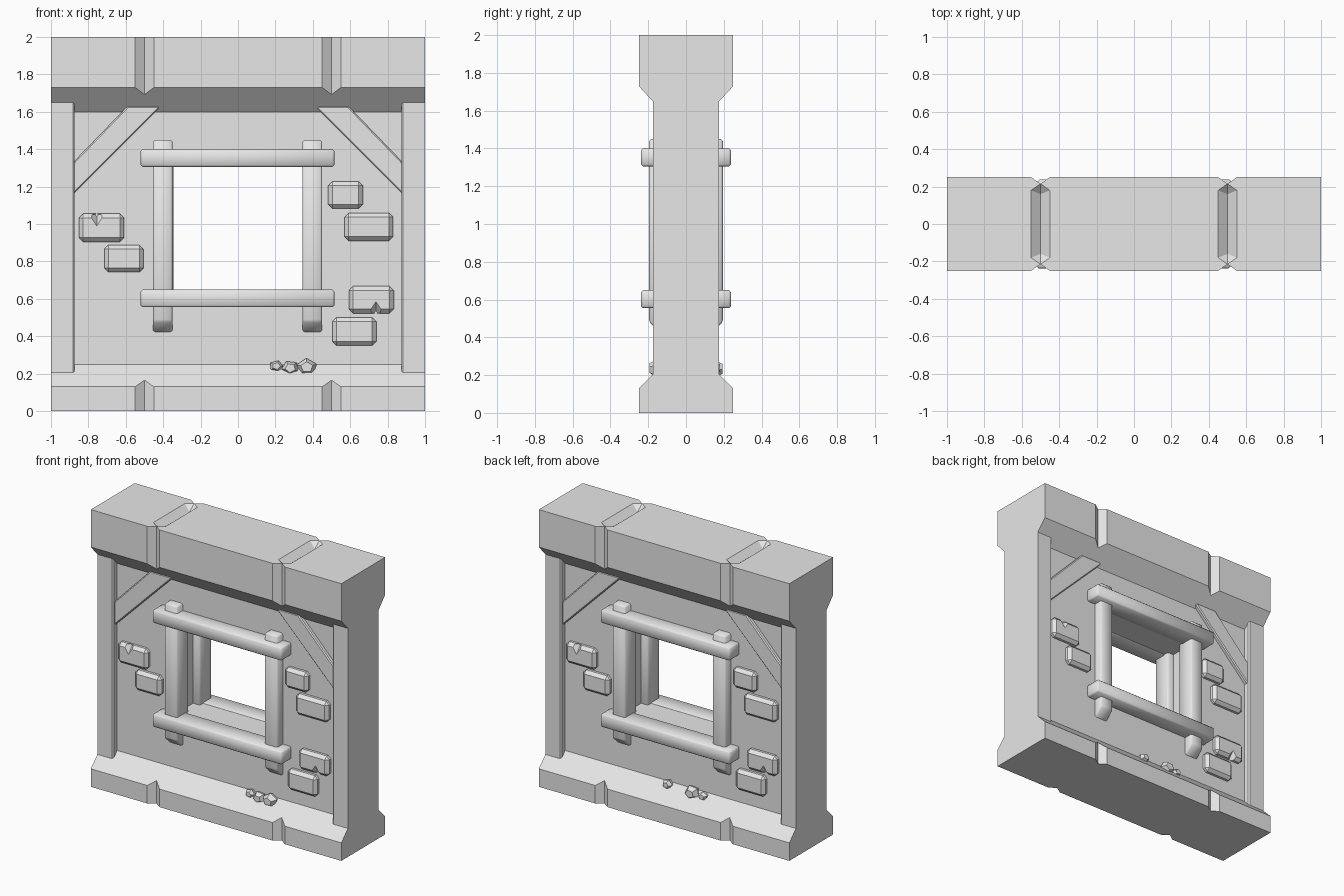
import bpy, bmesh, math

cube = bpy.data.objects.get("Cube")
if cube:
    bpy.data.objects.remove(cube, do_unlink=True)

stone = bpy.data.materials.new("stone_grey")
stone.use_nodes = True
GREY = (0.8, 0.8, 0.8, 1)
stone.diffuse_color = GREY
stone.node_tree.nodes["Principled BSDF"].inputs["Base Color"].default_value = GREY


def hull(name, points, bevel=0.0, side=1, smooth=False):
    """Convex solid from (across, outward, up) points; side -1 turns it to the back."""
    bm = bmesh.new()
    for u, d, z in points:
        bm.verts.new((side * u, -side * d, z))
    bmesh.ops.convex_hull(bm, input=bm.verts[:])
    bmesh.ops.dissolve_limit(bm, angle_limit=0.01, verts=bm.verts[:], edges=bm.edges[:])
    if bevel:
        bmesh.ops.bevel(bm, geom=bm.edges[:], offset=bevel, segments=1, affect='EDGES')
    bmesh.ops.recalc_face_normals(bm, faces=bm.faces[:])
    mesh = bpy.data.meshes.new(name)
    bm.to_mesh(mesh)
    bm.free()
    mesh.materials.append(stone)
    obj = bpy.data.objects.new(name, mesh)
    bpy.context.collection.objects.link(obj)
    if smooth:
        bpy.ops.object.select_all(action='DESELECT')
        obj.select_set(True)
        bpy.context.view_layer.objects.active = obj
        bpy.ops.object.shade_smooth_by_angle(angle=math.radians(50))
    return obj


def box_points(u0, u1, d0, d1, z0, z1):
    return [(u, d, z) for u in (u0, u1) for d in (d0, d1) for z in (z0, z1)]


def prism(profile, u0, u1):
    return [(u, d, z) for u in (u0, u1) for d, z in profile]


def cut(obj, cutter):
    """Subtract the cutter, then remove it."""
    cutter.hide_render = True
    mod = obj.modifiers.new("cut", 'BOOLEAN')
    mod.operation = 'DIFFERENCE'
    mod.solver = 'EXACT'
    mod.object = cutter
    bpy.context.view_layer.objects.active = obj
    bpy.ops.object.modifier_apply(modifier=mod.name)
    bpy.data.objects.remove(cutter, do_unlink=True)


# Wall panel with the window opening
T = 0.13
wall = hull("wall_panel", box_points(-0.99, 0.99, -T, T, 0.1, 1.8))
cut(wall, hull("opening", box_points(-0.4, 0.4, -1, 1, 0.645, 1.31)))

# Base and top slabs with sloped shoulders
base = hull("base_slab", prism([(-0.25, 0), (0.25, 0), (0.25, 0.13), (T, 0.25),
                                (-T, 0.25), (-0.25, 0.13)], -1, 1))
top = hull("top_slab", prism([(-0.25, 2), (0.25, 2), (0.25, 1.73), (T, 1.6),
                              (-T, 1.6), (-0.25, 1.73)], -1, 1))

# Vertical V grooves in both slabs, and pointed grooves along the top
for x in (-0.5, 0.5):
    for slab in (base, top):
        for side in (1, -1):
            outline = [(x * side, 0.215), (x * side - 0.1, 0.285), (x * side + 0.1, 0.285)]
            pts = [(u, d, z) for u, d in outline for z in (-0.5, 2.5)]
            cut(slab, hull("groove", pts, side=side))
    rim = [(x + i * 0.05, j * 0.18) for i in (-1, 1) for j in (-1, 1)]
    rim += [(x, -0.215), (x, 0.215)]
    pts = [(u, d, z) for u, d in rim for z in (2, 2.1)]
    pts += [(x, -0.16, 1.96), (x, 0.16, 1.96)]
    cut(top, hull("top_groove", pts))

# Pillars at both ends
for label, s in (("left", 1), ("right", -1)):
    edge = [(0.88, T - 0.02), (0.873, T), (0.873, 0.165), (0.883, 0.175), (1, 0.175)]
    ring = edge + [(u, -d) for u, d in edge]
    hull(label + "_pillar", [(u, d, z) for u, d in ring for z in (0.18, 1.67)], side=s)

# Details that repeat on the front and the back
BRICKS = [(-0.73, 0.98, 0.24, 0.15), (-0.61, 0.815, 0.21, 0.145),
          (0.575, 1.155, 0.185, 0.145), (0.70, 0.985, 0.26, 0.15),
          (0.713, 0.595, 0.24, 0.145), (0.622, 0.425, 0.235, 0.15)]
CHIPS = {0: (-0.755, 1.05), 4: (0.737, 0.525)}
PEBBLES = {1: [(0.205, 0.24, 0.037), (0.28, 0.23, 0.048), (0.368, 0.235, 0.056)],
           -1: [(-0.04, 0.24, 0.04), (0.16, 0.235, 0.056), (0.245, 0.23, 0.037)]}

for face, s in (("front", 1), ("back", -1)):
    # Window frame: uprights with slanted feet, and two rails
    shape = [(0.06, 0.42), (T, 0.42), (0.195, 0.48), (0.195, 1.45), (0.06, 1.45)]
    for label, u in (("right", -0.455), ("left", 0.345)):
        hull(f"{face}_{label}_window_upright", prism(shape, u, u + 0.105), 0.01, s, True)
    for label, z in (("lower", 0.555), ("upper", 1.305)):
        hull(f"{face}_{label}_window_rail",
             box_points(-0.52, 0.515, 0.09, 0.238, z, z + 0.095), 0.01, s, True)

    # Diagonal braces under the top slab
    for label, m in (("right", -1), ("left", 1)):
        outline = [(0.88, 1.16), (0.42, 1.62), (0.43, 1.63), (0.59, 1.63), (0.88, 1.33)]
        pts = [(m * u, d, z) for u, z in outline for d in (0.1, 0.158)]
        hull(f"{face}_{label}_brace", pts, 0.007, s)

    # Raised bricks, two of them chipped
    for i, (u, z, w, h) in enumerate(BRICKS):
        brick = hull(f"{face}_brick_{i + 1}",
                     box_points(u - w / 2, u + w / 2, 0.08, 0.17, z - h / 2, z + h / 2),
                     0.022, s)
        if i in CHIPS:
            cu, cz = CHIPS[i]
            pts = [(cu - 0.04, 0.17, cz), (cu + 0.04, 0.17, cz), (cu, 0.12, cz),
                   (cu, 0.22, cz), (cu, 0.17, cz - 0.06), (cu, 0.17, cz + 0.06)]
            cut(brick, hull("chip", pts, side=s))

    # Pebbles lying on the base shoulder
    for i, (u, z, r) in enumerate(PEBBLES[s]):
        pts = []
        for k in range(5):
            a = math.tau * k / 5 + i * 0.8
            c, q = r * math.cos(a), r * 0.85 * math.sin(a)
            for scale, d in ((0.6, 0.11), (1, 0.155), (0.6, 0.15 + r * 0.75)):
                pts.append((u + c * scale, d, z + q * scale))
        hull(f"{face}_pebble_{i + 1}", pts, side=s)
